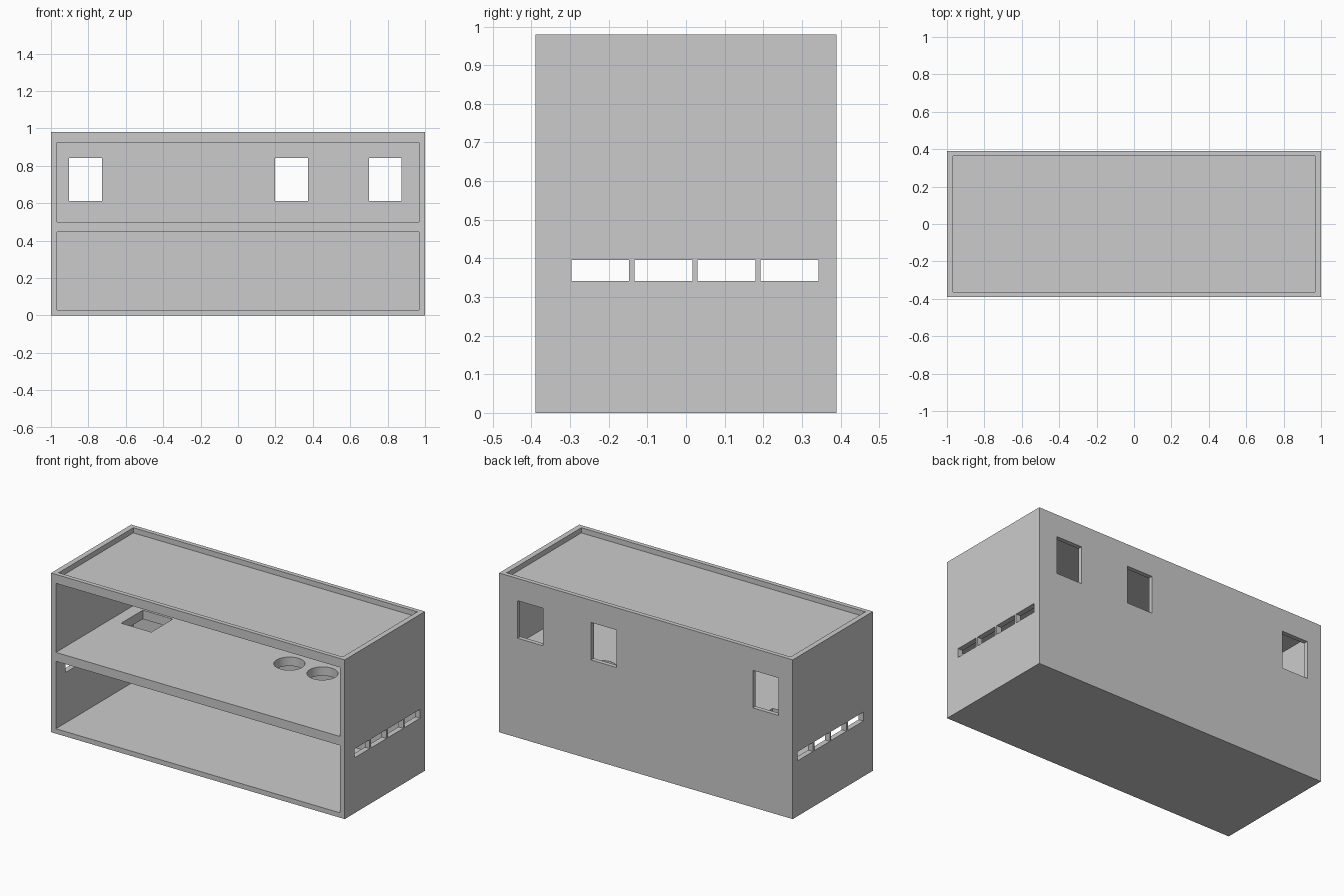
import bpy

cube = bpy.data.objects.get("Cube")
if cube:
    bpy.data.objects.remove(cube, do_unlink=True)

grey = bpy.data.materials.new("light_grey")
grey.use_nodes = True
color = (0.6, 0.6, 0.6, 1)
grey.diffuse_color = color
grey.node_tree.nodes["Principled BSDF"].inputs["Base Color"].default_value = color


def box(name, x, y, z):
    """Box spanning the given (min, max) ranges."""
    spans = (x, y, z)
    bpy.ops.mesh.primitive_cube_add(size=1, location=[(a + b) / 2 for a, b in spans])
    obj = bpy.context.object
    obj.name = name
    obj.scale = [b - a for a, b in spans]
    bpy.ops.object.transform_apply(location=True, rotation=False, scale=True)
    obj.data.materials.append(grey)
    return obj


def cut(body, cutter):
    """Subtract the cutter from the body, then discard it."""
    cutter.hide_render = True
    mod = body.modifiers.new("cut", "BOOLEAN")
    mod.operation = "DIFFERENCE"
    mod.solver = "EXACT"
    mod.object = cutter
    bpy.context.view_layer.objects.active = body
    bpy.ops.object.modifier_apply(modifier=mod.name)
    bpy.data.objects.remove(cutter, do_unlink=True)


W, D, H = 1.0, 0.39, 0.98      # half width, half depth, height
IX, IY = 0.967, 0.363          # inner faces of the walls
body = box("two_level_housing", (-W, W), (-D, D), (0, H))

# Two rooms open to the front, and the shallow roof tray
for z in ((0.03, 0.445), (0.5, 0.925)):
    cut(body, box("room_cutter", (-IX, IX), (-D - 0.1, IY), z))
cut(body, box("tray_cutter", (-IX, IX), (-IY, IY), (0.948, H + 0.1)))

# Windows in the back wall
for x in (-0.903, 0.199, 0.7):
    cut(body, box("window_cutter", (x, x + 0.175), (0.3, 0.5), (0.612, 0.843)))

# Row of slots through both side walls
for i in range(4):
    y = -0.297 + i * 0.1635
    cut(body, box("slot_cutter", (-1.2, 1.2), (y, y + 0.15), (0.341, 0.396)))

# Rectangular and round holes in the middle shelf
cut(body, box("shelf_hole_cutter", (-0.89, -0.685), (0.135, 0.345), (0.4, 0.55)))
for x in (0.185, 0.41):
    bpy.ops.mesh.primitive_cylinder_add(vertices=32, radius=0.087, depth=0.15,
                                        location=(x, 0.236, 0.475))
    drill = bpy.context.object
    drill.data.materials.append(grey)
    cut(body, drill)

bpy.ops.object.select_all(action="DESELECT")
body.select_set(True)
bpy.context.view_layer.objects.active = body
bpy.ops.object.shade_smooth_by_angle()
